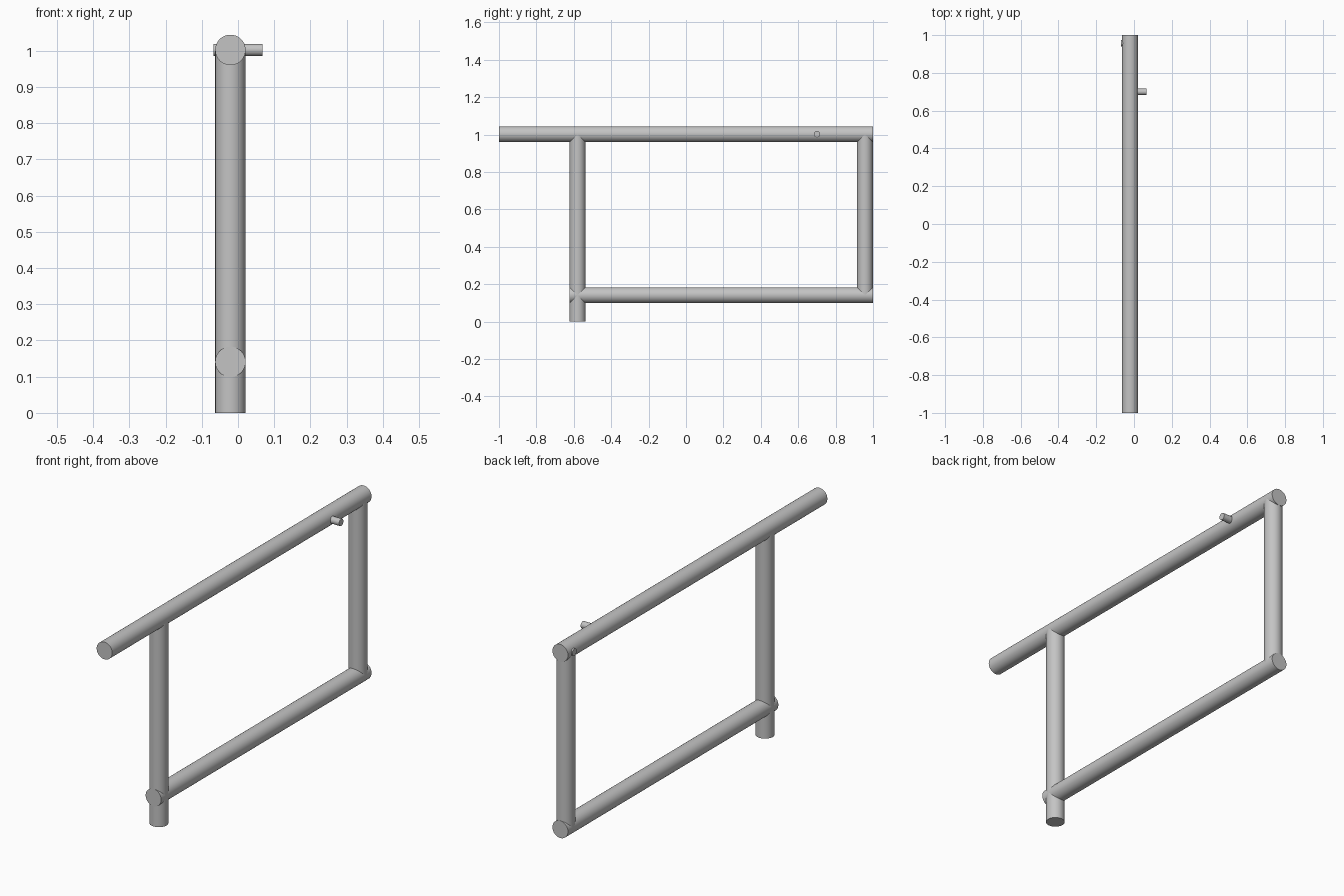
import bpy
import math
from mathutils import Vector

cube = bpy.data.objects.get("Cube")
if cube:
    bpy.data.objects.remove(cube, do_unlink=True)

GREY = (0.55, 0.55, 0.55, 1)
metal = bpy.data.materials.new("grey_metal")
metal.use_nodes = True
metal.diffuse_color = GREY
metal.node_tree.nodes["Principled BSDF"].inputs["Base Color"].default_value = GREY


def tube(name, start, end, radius, sides=48):
    """Closed round bar between two points."""
    a, b = Vector(start), Vector(end)
    axis = b - a
    bpy.ops.mesh.primitive_cylinder_add(vertices=sides, radius=radius,
                                        depth=axis.length, location=(a + b) / 2)
    bar = bpy.context.object
    bar.name = name
    bar.rotation_euler = axis.to_track_quat('Z', 'Y').to_euler()
    bar.data.materials.append(metal)
    bpy.ops.object.shade_smooth_by_angle(angle=math.radians(35))
    return bar


X = -0.021            # plane of the frame
R = 0.042             # main tube radius
TOP, LOW = 1.002, 0.141
FRONT, BACK = -0.58, 0.957

# Horizontal rails
tube("top_rail", (X, -1, TOP), (X, 1, TOP), R)
tube("bottom_rail", (X, FRONT - R, LOW), (X, 1, LOW), R)

# Upright posts
tube("front_post", (X, FRONT, 0), (X, FRONT, TOP), R)
tube("back_post", (X, BACK, LOW), (X, BACK, TOP), R)

# Side peg and the small stud on the opposite side
tube("side_peg", (X, 0.7, TOP), (0.067, 0.7, TOP), 0.017, 32)
tube("side_stud", (X, BACK, TOP), (-0.068, BACK, TOP), 0.017, 32)
